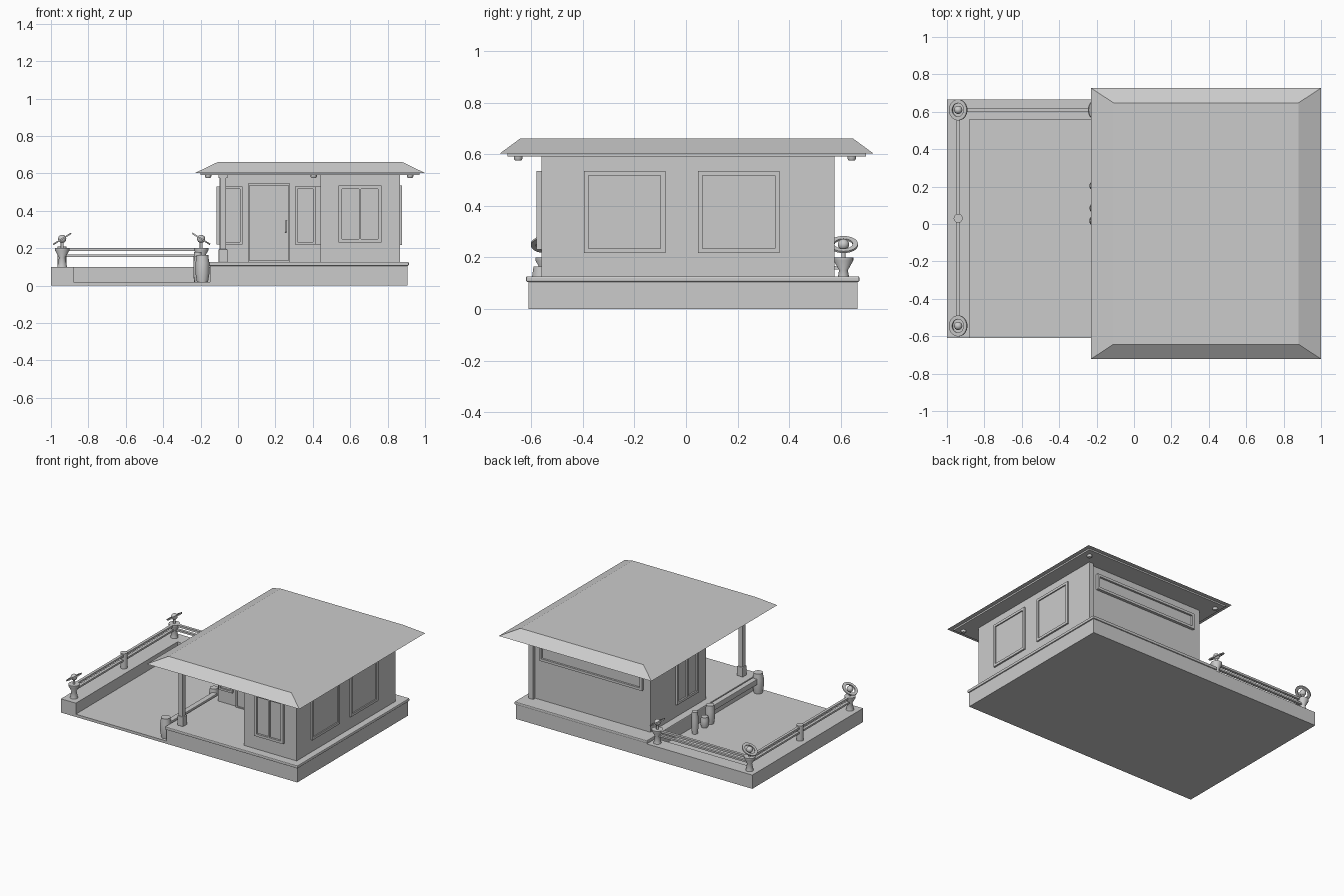
import bpy, bmesh, math
from mathutils import Matrix, Vector

cube = bpy.data.objects.get("Cube")
if cube:
    bpy.data.objects.remove(cube, do_unlink=True)

grey = bpy.data.materials.new("plain_grey")
grey.use_nodes = True
grey.diffuse_color = (0.6, 0.6, 0.6, 1)
grey.node_tree.nodes["Principled BSDF"].inputs["Base Color"].default_value = (0.6, 0.6, 0.6, 1)


def finish(name, bm, matrix=None, smooth=False):
    bmesh.ops.recalc_face_normals(bm, faces=bm.faces)
    mesh = bpy.data.meshes.new(name)
    bm.to_mesh(mesh)
    bm.free()
    mesh.materials.append(grey)
    obj = bpy.data.objects.new(name, mesh)
    bpy.context.collection.objects.link(obj)
    if matrix:
        obj.matrix_world = matrix
    if smooth:
        bpy.ops.object.select_all(action='DESELECT')
        obj.select_set(True)
        bpy.context.view_layer.objects.active = obj
        bpy.ops.object.shade_smooth_by_angle(angle=math.radians(40))
    return obj


def add_box(bm, lo, hi):
    lo, hi = Vector(lo), Vector(hi)
    size = hi - lo
    m = Matrix.Translation((lo + hi) / 2) @ Matrix.Diagonal((*size, 1))
    bmesh.ops.create_cube(bm, size=1, matrix=m)


def box(name, lo, hi, bevel=0):
    bm = bmesh.new()
    add_box(bm, lo, hi)
    if bevel:
        bmesh.ops.bevel(bm, geom=bm.edges[:], offset=bevel, segments=2,
                        affect='EDGES', profile=0.5)
    return finish(name, bm)


def lathe(name, profile, place, tilt=0, closed=False, steps=24):
    """Spin (radius, height) points about the upright axis."""
    bm = bmesh.new()
    verts = [bm.verts.new((r, 0, z)) for r, z in profile]
    pairs = list(zip(verts, verts[1:]))
    if closed:
        pairs.append((verts[-1], verts[0]))
    edges = [bm.edges.new(p) for p in pairs]
    bmesh.ops.spin(bm, geom=verts + edges, cent=(0, 0, 0), axis=(0, 0, 1),
                   angle=math.tau, steps=steps)
    bmesh.ops.remove_doubles(bm, verts=bm.verts, dist=1e-5)
    m = Matrix.Translation(place) @ Matrix.Rotation(tilt, 4, 'Y')
    return finish(name, bm, m, True)


def window(name, place, turn, width, z0, z1, depth, panes=1, rim=0.018):
    """Framed window; turn is the angle of its outward side, 0 = front."""
    bm = bmesh.new()
    w = width / 2
    add_box(bm, (-w, -depth, z0), (-w + rim, 0, z1))
    add_box(bm, (w - rim, -depth, z0), (w, 0, z1))
    add_box(bm, (-w + rim, -depth, z0), (w - rim, 0, z0 + rim))
    add_box(bm, (-w + rim, -depth, z1 - rim), (w - rim, 0, z1))
    for i in range(1, panes):
        x = -w + width * i / panes
        add_box(bm, (x - rim / 3, -depth, z0 + rim), (x + rim / 3, 0, z1 - rim))
    add_box(bm, (-w + rim, -depth * 0.3, z0 + rim), (w - rim, 0, z1 - rim))
    m = Matrix.Translation((*place, 0)) @ Matrix.Rotation(math.radians(turn), 4, 'Z')
    return finish(name, bm, m)


# Ground slab, courtyard parapets and house platform
box("courtyard_floor", (-1, -0.61, 0), (-0.15, 0.665, 0.02))
box("left_parapet", (-1, -0.61, 0.02), (-0.88, 0.665, 0.1))
box("back_parapet", (-0.88, 0.56, 0.02), (-0.15, 0.665, 0.1))
box("house_base", (-0.15, -0.61, 0), (0.905, 0.665, 0.107))
box("house_platform", (-0.155, -0.62, 0.105), (0.913, 0.672, 0.127), 0.006)

# House walls: rear block and forward room beside the porch
bm = bmesh.new()
outline = [(-0.1, 0.55), (-0.1, -0.09), (0.44, -0.09), (0.44, -0.56),
           (0.865, -0.56), (0.865, 0.55)]
face = bm.faces.new([bm.verts.new((x, y, 0.125)) for x, y in outline])
top = bmesh.ops.extrude_face_region(bm, geom=[face])["geom"]
bmesh.ops.translate(bm, vec=(0, 0, 0.47),
                    verts=[v for v in top if isinstance(v, bmesh.types.BMVert)])
finish("house_walls", bm)
box("corner_pilaster", (0.83, 0.55, 0.125), (0.866, 0.575, 0.592))

# Porch post
box("porch_post", (-0.096, -0.545, 0.125), (-0.064, -0.513, 0.592))
box("porch_post_foot", (-0.104, -0.553, 0.125), (-0.056, -0.505, 0.195), 0.004)
box("porch_post_cap", (-0.104, -0.553, 0.575), (-0.056, -0.505, 0.592))

# Hipped roof with flat top
bm = bmesh.new()
low = [bm.verts.new((x, y, 0.602)) for x, y in
       ((-0.23, -0.722), (1, -0.722), (1, 0.727), (-0.23, 0.727))]
high = [bm.verts.new((x, y, 0.66)) for x, y in
        ((-0.11, -0.643), (0.88, -0.643), (0.88, 0.648), (-0.11, 0.648))]
bm.faces.new(low)
bm.faces.new(high)
for i in range(4):
    j = (i + 1) % 4
    bm.faces.new((low[i], low[j], high[j], high[i]))
finish("roof", bm)
box("roof_soffit", (-0.2, -0.692, 0.591), (0.97, 0.697, 0.603))
for x, y in ((-0.16, -0.65), (0.405, -0.65), (0.92, -0.65), (-0.16, 0.642), (0.92, 0.642)):
    lathe("soffit_light", [(0, 0), (0.012, 0), (0.017, 0.008), (0.017, 0.018)],
          (x, y, 0.575), steps=16)

# Windows
window("front_room_window", (0.652, -0.56), 0, 0.23, 0.23, 0.535, 0.02, 2)
window("porch_window_left", (-0.03, -0.09), 0, 0.11, 0.22, 0.53, 0.015, rim=0.014)
window("porch_window_right", (0.36, -0.09), 0, 0.11, 0.22, 0.53, 0.015, rim=0.014)
window("porch_side_window", (0.44, -0.32), -90, 0.25, 0.22, 0.53, 0.025)
window("courtyard_window", (-0.1, 0.141), -90, 0.25, 0.22, 0.53, 0.016, 2)
for y in (-0.238, 0.204):
    window("right_wall_window", (0.865, y), 90, 0.316, 0.217, 0.535, 0.012)
window("back_window", (0.372, 0.55), 180, 0.83, 0.42, 0.535, 0.02)

# Door with upright handle
window("door", (0.166, -0.09), 0, 0.226, 0.125, 0.545, 0.012, rim=0.009)
box("door_handle", (0.25, -0.118, 0.285), (0.262, -0.108, 0.348), 0.003)
for z in (0.295, 0.33):
    box("handle_mount", (0.252, -0.11, z), (0.26, -0.092, z + 0.008))

# Parapet rails and middle bollard
for z0, z1 in ((0.153, 0.166), (0.185, 0.2)):
    box("back_rail", (-0.93, 0.6, z0), (-0.2, 0.62, z1))
    box("left_rail", (-0.95, -0.53, z0), (-0.93, 0.6, z1))
lathe("rail_bollard", [(0, 0.1), (0.024, 0.1), (0.024, 0.21), (0, 0.21)], (-0.94, 0.03, 0))

# Pedestal lamps with a tilted ring around a ball
for x, y, side in ((-0.94, 0.61, -1), (-0.94, -0.545, -1), (-0.197, 0.61, 1)):
    lathe("lamp_pedestal", [(0, 0.1), (0.026, 0.1), (0.017, 0.15), (0.038, 0.188),
                            (0.038, 0.2), (0, 0.2)], (x, y, 0))
    lathe("lamp_stem", [(0, 0.2), (0.008, 0.2), (0.008, 0.235), (0, 0.235)], (x, y, 0), steps=12)
    arc = [math.pi * i / 8 for i in range(9)]
    lathe("lamp_ball", [(0.022 * math.sin(a), -0.022 * math.cos(a)) for a in arc],
          (x, y, 0.25))
    lathe("lamp_ring", [(0.036, -0.004), (0.056, -0.004), (0.056, 0.004), (0.036, 0.004)],
          (x, y, 0.25), math.radians(32) * side, True, 32)

# Planters beside the platform, joined by a low beam
barrel = ((0, 0), (0.8, 0), (1, 0.3), (1, 0.7), (0.85, 0.95), (0.85, 1), (0, 1))
for x, y, r, h in ((-0.19, -0.56, 0.037, 0.145), (-0.207, 0.018, 0.032, 0.135),
                   (-0.21, 0.085, 0.028, 0.075), (-0.215, 0.205, 0.024, 0.16)):
    lathe("planter", [(r * a, h * b) for a, b in barrel], (x, y, 0.02))
box("planter_beam", (-0.205, -0.54, 0.09), (-0.165, 0.0, 0.13), 0.004)
